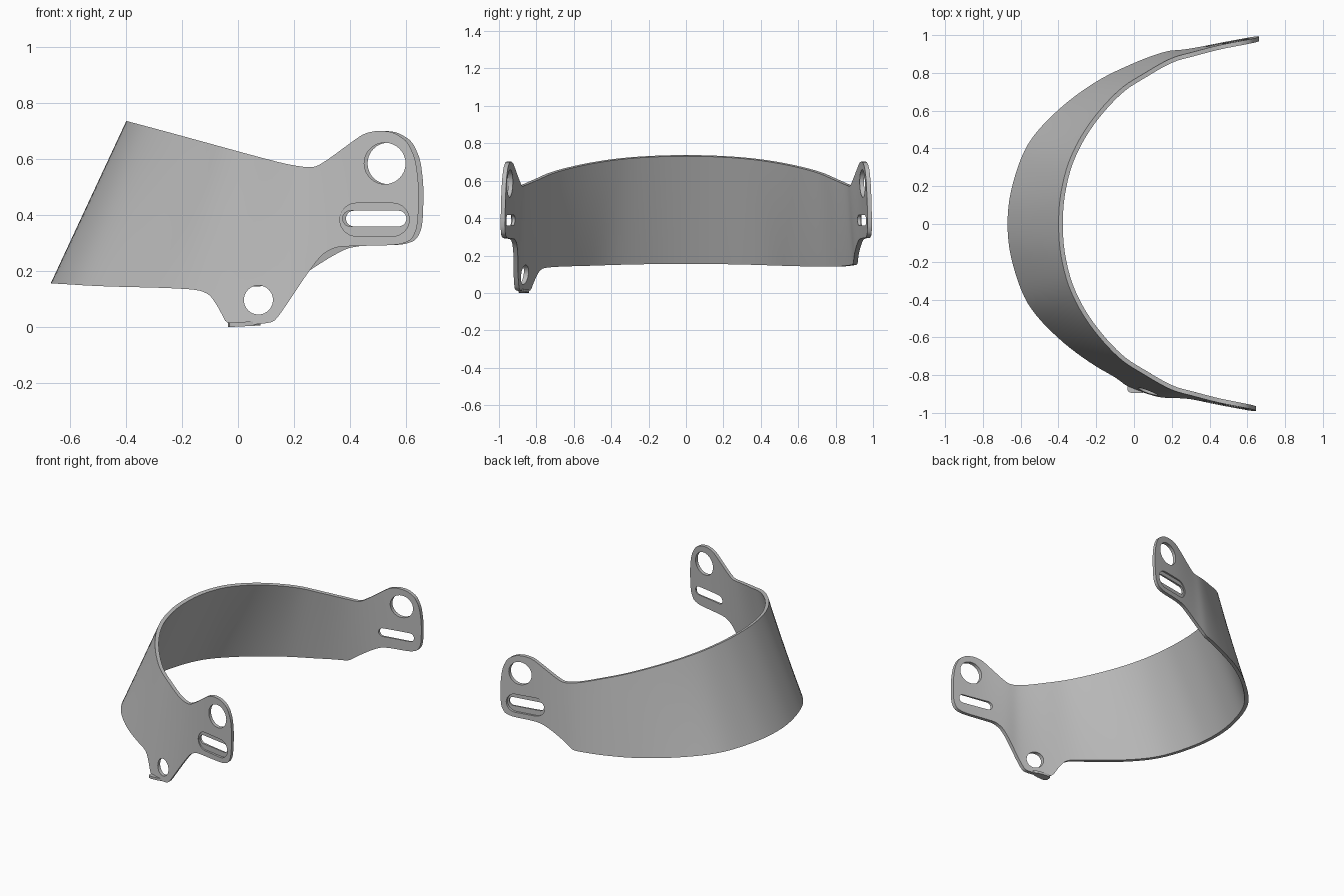
import bpy, bmesh
from math import sin, cos, pi

cube = bpy.data.objects.get("Cube")
if cube:
    bpy.data.objects.remove(cube)

grey = bpy.data.materials.new("visor grey")
grey.use_nodes = True
grey.diffuse_color = (0.5, 0.5, 0.5, 1)
grey.node_tree.nodes["Principled BSDF"].inputs["Base Color"].default_value = (0.5, 0.5, 0.5, 1)


def make_object(name, bm):
    mesh = bpy.data.meshes.new(name)
    bm.to_mesh(mesh)
    bm.free()
    mesh.materials.append(grey)
    obj = bpy.data.objects.new(name, mesh)
    bpy.context.collection.objects.link(obj)
    return obj


def loft(name, rings):
    """Closed solid through rings of equally many points."""
    bm = bmesh.new()
    loops = [[bm.verts.new(p) for p in ring] for ring in rings]
    for a, b in zip(loops, loops[1:]):
        for i in range(len(a)):
            j = (i + 1) % len(a)
            bm.faces.new((a[i], a[j], b[j], b[i]))
    bm.faces.new(loops[0])
    bm.faces.new(loops[-1])
    bmesh.ops.recalc_face_normals(bm, faces=bm.faces)
    return make_object(name, bm)


def apply_modifier(obj, mod):
    bpy.context.view_layer.objects.active = obj
    bpy.ops.object.modifier_apply(modifier=mod.name)


def boolean(obj, cutter, operation):
    mod = obj.modifiers.new("cut", "BOOLEAN")
    mod.operation = operation
    mod.solver = "EXACT"
    mod.object = cutter
    apply_modifier(obj, mod)
    bpy.data.objects.remove(cutter)


def smooth_path(points, steps):
    """Catmull-Rom samples through the points."""
    out = []
    for i in range(len(points) - 1):
        p0, p1 = points[max(i - 1, 0)], points[i]
        p2, p3 = points[i + 1], points[min(i + 2, len(points) - 1)]
        for s in range(steps):
            t = s / steps
            out.append(tuple(
                0.5 * (2 * b + (c - a) * t + (2 * a - 5 * b + 4 * c - d) * t ** 2
                       + (3 * b - a - 3 * c + d) * t ** 3)
                for a, b, c, d in zip(p0, p1, p2, p3)))
    return out + [points[-1]]


def round_corners(points, rounds=2):
    for _ in range(rounds):
        cut = []
        for p, q in zip(points, points[1:] + points[:1]):
            for t in (0.2, 0.8):
                cut.append((p[0] + (q[0] - p[0]) * t, p[1] + (q[1] - p[1]) * t))
        points = cut
    return points


def slot(cx, cz, half, radius, n=16):
    """Round-ended slot outline; a circle when half is zero."""
    out = []
    for side, start in ((1, -pi / 2), (-1, pi / 2)):
        for i in range(n + (1 if half else 0)):
            a = start + pi * i / n
            out.append((cx + side * half + radius * cos(a), cz + radius * sin(a)))
    return out


# Curved shell: half plans at a low and a high level, mirrored and ruled between
low = [(-.67, 0), (-.645, .2), (-.56, .42), (-.40, .6), (-.2, .75), (0, .85),
       (.16, .91), (.28, .93), (.45, .962), (.66, 1.0), (.8, 1.02)]
high = [(-.40, 0), (-.385, .17), (-.33, .35), (-.22, .53), (-.06, .70), (.08, .79),
        (.20, .86), (.29, .895), (.45, .945), (.66, .985), (.8, 1.01)]


def full_plan(half):
    return smooth_path([(x, -y) for x, y in half[:0:-1]] + half, 6)


LOW_Z, HIGH_Z, ROWS = .155, .735, 14
bm = bmesh.new()
columns = []
for (x0, y0), (x1, y1) in zip(full_plan(low), full_plan(high)):
    column = []
    for r in range(ROWS + 1):
        z = -.1 + .95 * r / ROWS
        k = (z - LOW_Z) / (HIGH_Z - LOW_Z)
        column.append(bm.verts.new((x0 + (x1 - x0) * k, y0 + (y1 - y0) * k, z)))
    columns.append(column)
for a, b in zip(columns, columns[1:]):
    for r in range(ROWS):
        bm.faces.new((a[r], a[r + 1], b[r + 1], b[r]))
visor = make_object("visor_shell", bm)
thick = visor.modifiers.new("thickness", "SOLIDIFY")
thick.thickness = .023
thick.offset = -1
apply_modifier(visor, thick)

# Side outlines: the right side has a lower tab, the left side is plain
front_edge = [(-1, .168), (-.67, .157), (-.5, .146), (-.25, .14)]
right_bottom = [(-.14, .133), (-.10, .115), (-.07, .07), (-.036, .002), (.115, .014),
                (.14, .03), (.25, .195), (.30, .26), (.35, .287), (.42, .29)]
left_bottom = [(-.1, .14), (0, .142), (.1, .147), (.17, .15), (.195, .158),
               (.22, .178), (.27, .212), (.33, .25), (.39, .282), (.45, .292)]
ear = [(.57, .293), (.62, .31), (.643, .36), (.647, .5), (.635, .60), (.605, .665),
       (.555, .697), (.50, .703), (.45, .692), (.40, .657), (.33, .605)]
top_edge = [(.28, .573), (.24, .571), (.15, .587), (-.25, .697), (-.40, .737), (-1, .897)]
EAR_SHIFT = .017
left_ear = [(x + EAR_SHIFT * min(1, (x - .3) / .3), z) for x, z in ear]
right = round_corners(front_edge + right_bottom + ear + top_edge)
left = round_corners(front_edge + left_bottom + left_ear + top_edge)
outline = loft("outline_cutter", [[(x, y, z) for x, z in shape] for shape, y in
                                  ((right, -1.5), (right, -.3), (left, .3), (left, 1.5))])
boolean(visor, outline, "INTERSECT")


def pierce(points, side, inner):
    """Cut an outline inward from the outside as far as inner(x)."""
    rings = [[(x, side * inner(x), z) for x, z in points],
             [(x, side * 1.3, z) for x, z in points]]
    boolean(visor, loft("hole_cutter", rings), "DIFFERENCE")


# Ear holes, recessed slots and the tab hole
for side, shift in ((-1, 0), (1, .012)):
    pierce(slot(.525 + shift, .585, 0, .074), side, lambda x: .6)
    pierce(slot(.488 + shift, .384, .065, .059), side,
           lambda x: .951 + .17 * (x - .49))
    pierce(slot(.488 + shift, .388, .086, .028), side, lambda x: .6)
pierce(slot(.073, .097, 0, .052), -1, lambda x: .6)

# Small finger lip at the foot of the tab
lip_plan = round_corners([(-.035, -.835), (-.035, -.895), (.06, -.895), (.085, -.87), (.05, -.85)])
lip = loft("finger_lip", [[(x, y, z + .05 * (x + .035)) for x, y in lip_plan] for z in (0, .016)])

for obj in (visor, lip):
    bpy.ops.object.select_all(action="DESELECT")
    obj.select_set(True)
    bpy.context.view_layer.objects.active = obj
    bpy.ops.object.shade_smooth_by_angle(angle=.6)
